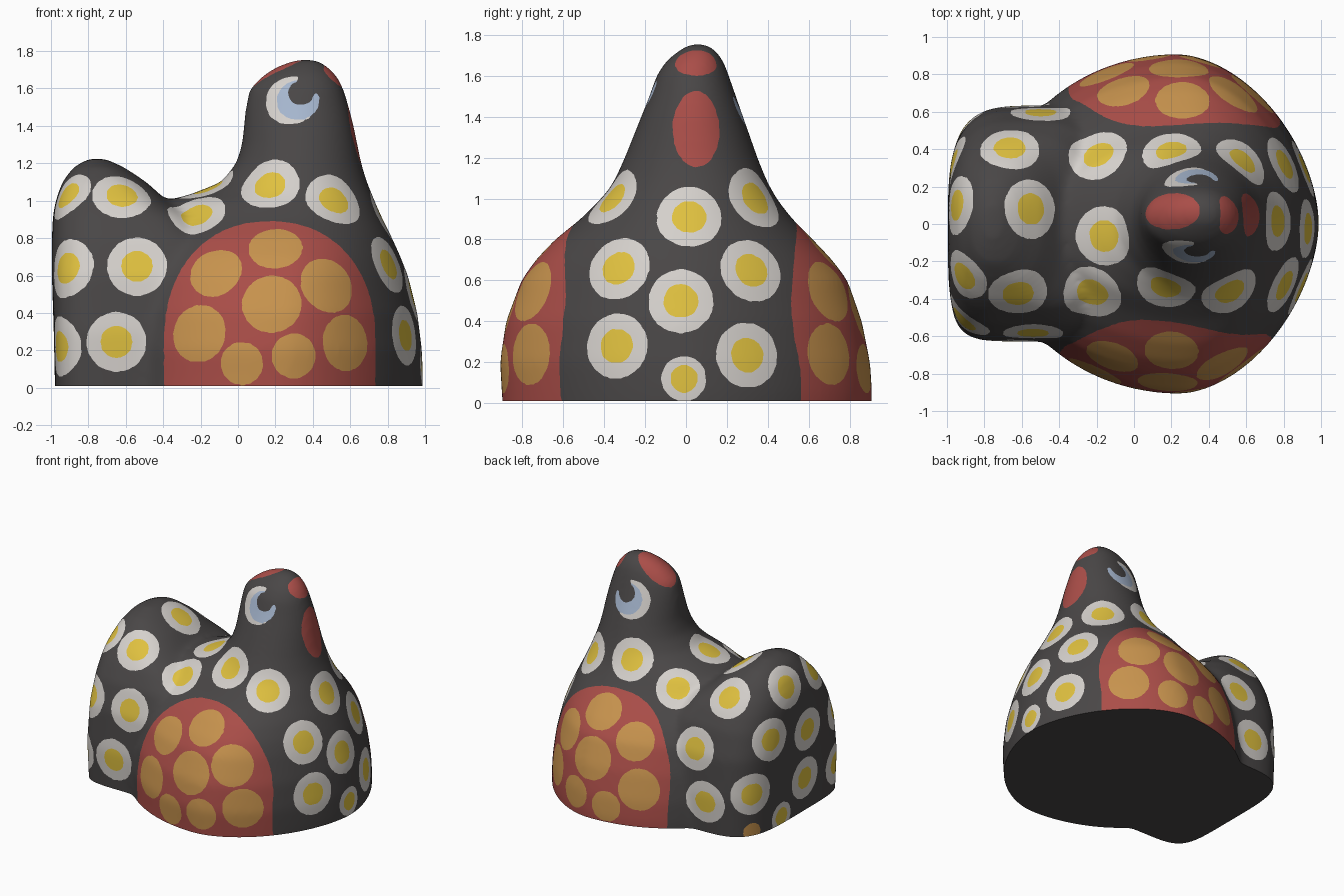
import bpy, bmesh, math
from mathutils import Vector
from mathutils.bvhtree import BVHTree
from mathutils.kdtree import KDTree

if "Cube" in bpy.data.objects:
    bpy.data.objects.remove(bpy.data.objects["Cube"])

# Flat colours
COLOURS = [("charcoal", (0.067, 0.062, 0.062)), ("egg_white", (0.66, 0.63, 0.60)),
           ("yolk_yellow", (0.74, 0.53, 0.05)), ("red", (0.40, 0.075, 0.065)),
           ("ochre", (0.57, 0.29, 0.075)), ("pale_blue", (0.38, 0.47, 0.62))]
BLACK, WHITE, YOLK, RED, OCHRE, BLUE = range(6)

# Horizontal rings: z, x min, x max, y min, y max
BODY = [(-.15, -.76, .98, -.89, .90), (.05, -.76, .99, -.90, .91),
        (.2, -.76, .985, -.91, .90), (.4, -.74, .96, -.88, .86),
        (.6, -.70, .91, -.805, .79), (.7, -.66, .87, -.735, .715),
        (.8, -.59, .825, -.64, .62), (.9, -.49, .775, -.515, .52),
        (.99, -.41, .735, -.425, .45), (1.04, -.24, .715, -.38, .42),
        (1.1, -.09, .69, -.345, .39), (1.2, -.01, .66, -.30, .35),
        (1.3, .02, .64, -.26, .315), (1.4, .03, .62, -.22, .28),
        (1.5, .04, .595, -.18, .245), (1.6, .06, .565, -.145, .21),
        (1.67, .13, .53, -.10, .185), (1.72, .21, .48, -.04, .15),
        (1.757, .31, .42, .02, .10)]
# Same, plus superellipse powers for the front and back corners
TAIL = [(-.15, -.975, 0, -.61, .62, 6, 3.8), (.3, -.985, 0, -.63, .635, 6, 3.8),
        (.6, -.995, -.05, -.60, .61, 5, 3.5), (.8, -.995, -.15, -.54, .55, 4, 3),
        (.92, -.99, -.25, -.47, .48, 3.5, 2.8), (1.0, -.975, -.38, -.41, .42, 3, 2.6),
        (1.1, -.94, -.49, -.31, .33, 2.6, 2.4), (1.18, -.88, -.61, -.21, .23, 2.2, 2.2),
        (1.225, -.80, -.71, -.08, .10, 2, 2)]


def loft(bm, rings, n=72):
    """Closed skin through superellipse rings; body rings are egg-shaped in plan."""
    loops = []
    for z, x0, x1, y0, y1, *power in rings:
        mid = (x0 + x1) / 2 if power else .23 + .08 * z
        loop = []
        for i in range(n):
            c, s = math.cos(math.tau * i / n), math.sin(math.tau * i / n)
            if power:
                p = power[s > 0]
            else:
                p = 1.75 + .25 * min(1, max(0, (z - .6) / .4)) if c > 0 else 2
            half = x1 - mid if c > 0 else mid - x0
            loop.append(bm.verts.new((
                mid + half * math.copysign(abs(c) ** (2 / p), c),
                (y0 + y1) / 2 + (y1 - y0) / 2 * math.copysign(abs(s) ** (2 / p), s), z)))
        loops.append(loop)
    for a, b in zip(loops, loops[1:]):
        for i in range(n):
            j = (i + 1) % n
            bm.faces.new((a[i], a[j], b[j], b[i]))
    bm.faces.new(loops[0][::-1])
    bm.faces.new(loops[-1])


# Hen: body with neck plus tail, fused and softened
bm = bmesh.new()
loft(bm, BODY)
loft(bm, TAIL)
mesh = bpy.data.meshes.new("hen_body")
bm.to_mesh(mesh)
bm.free()
hen = bpy.data.objects.new("hen_body", mesh)
bpy.context.collection.objects.link(hen)
m = hen.modifiers.new("fuse", 'REMESH')
m.mode, m.voxel_size = 'VOXEL', 0.02
m = hen.modifiers.new("soften", 'SMOOTH')
m.factor, m.iterations = 0.5, 22
hen.modifiers.new("refine", 'SUBSURF').levels = 1
bpy.context.view_layer.update()
baked = bpy.data.meshes.new_from_object(hen.evaluated_get(bpy.context.evaluated_depsgraph_get()))
hen.modifiers.clear()
hen.data = baked
baked.name = "hen_body"
baked.materials.clear()
for name, rgb in COLOURS:
    mat = bpy.data.materials.new(name)
    mat.diffuse_color = (*rgb, 1)
    mat.use_nodes = True
    mat.node_tree.nodes["Principled BSDF"].inputs["Base Color"].default_value = mat.diffuse_color
    baked.materials.append(mat)

# Flat base
bm = bmesh.new()
bm.from_mesh(baked)
bmesh.ops.bisect_plane(bm, geom=bm.verts[:] + bm.edges[:] + bm.faces[:], dist=1e-5,
                       plane_co=(0, 0, .01), plane_no=(0, 0, 1), clear_inner=True)
bm.faces.ensure_lookup_table()
for f in bm.faces:
    f.material_index = BLACK
    f.smooth = True

tree = BVHTree.FromBMesh(bm)
kd = KDTree(len(bm.faces))
centres = [f.calc_center_median() for f in bm.faces]
for i, c in enumerate(centres):
    kd.insert(c, i)
kd.balance()


def hit(view, u, v):
    """Point on the skin seen at (u, v) in one of the straight views."""
    o, d = {"front": ((u, -3, v), (0, 1, 0)), "back": ((u, 3, v), (0, -1, 0)),
            "right": ((3, u, v), (-1, 0, 0)), "left": ((-3, u, v), (1, 0, 0)),
            "top": ((u, v, 3), (0, 0, -1))}[view]
    p = tree.ray_cast(Vector(o), Vector(d))[0]
    return p if p else tree.find_nearest(Vector(o) + Vector(d) * 2.4)[0]


def paint(view, u, v, r, colour):
    """Spot of radius r, or an ellipsoid of three radii."""
    p = hit(view, u, v)
    rad = r if isinstance(r, tuple) else (r, r, r)
    for co, i, _ in kd.find_range(p, max(rad)):
        if sum(((co[k] - p[k]) / rad[k]) ** 2 for k in range(3)) < 1:
            bm.faces[i].material_index = colour


# Red arched wings on both flanks
for f, c in zip(bm.faces, centres):
    a = abs(c.x - (.17 if c.y < 0 else .215)) / .565
    b = max(0, c.z - .25) / .64
    if abs(c.y) > .45 and a ** 2.2 + b ** 2.2 < 1:
        f.material_index = RED

# Ochre spots on the wings
for side, shift in (("front", 0), ("back", .06)):
    for x, z, r in [(-.12, .62, .145), (.2, .75, .145), (.48, .55, .155), (.18, .45, .16),
                    (-.21, .29, .155), (.02, .13, .115), (.3, .17, .12), (.58, .24, .15)]:
        paint(side, x + shift, z, r, OCHRE)
paint("back", -.92, .04, .07, OCHRE)

# Fried egg spots
EGGS = {
    "front": [(-.62, 1.03), (-.54, .65), (-.92, .64), (-.65, .245), (-.955, .22),
              (-.22, .92), (.17, 1.08)],
    "back": [(-.19, .94), (.2, 1.07), (-.5, .63), (-.61, .25)],
    "right": [(-.36, 1.0), (.34, 1.0), (.015, .91), (-.33, .66), (.32, .65),
              (-.025, .5), (-.34, .28), (.3, .235)],
    "left": [(.32, .72), (.1, 1.05), (.49, .34), (-.1, .65), (-.08, .27)],
    "top": [(-.665, .41), (-.55, .08), (-.16, -.065)]}
SMALL = [("right", -.01, .12, .11), ("left", .2, .07, .11), ("left", -.28, 1.03, .145)]
eggs = [(view, u, v, .16) for view, spots in EGGS.items() for u, v in spots] + SMALL
for view, u, v, r in eggs:
    paint(view, u, v, r, WHITE)
for view, u, v, r in eggs:
    paint(view, u, v, r * .35 + .029, YOLK)

# Eyes: white disc, blue crescent
for side, x, z in (("front", .285, 1.54), ("back", .30, 1.465)):
    paint(side, x, z, .142, WHITE)
    paint(side, x + .035, z, .115, BLUE)
    paint(side, x + .052, z + .038, .07, BLACK)
    paint(side, x + .115, z + .105, .08, BLACK)

# Comb, beak and wattle
paint("top", .19, .07, (.17, .10, .2), RED)
paint("right", .05, 1.665, (.12, .11, .068), RED)
paint("right", .05, 1.34, (.2, .115, .19), RED)

# Even out the colour borders
border = {}
for e in bm.edges:
    fs = e.link_faces
    if len(fs) == 2 and fs[0].material_index != fs[1].material_index:
        a, b = e.verts
        border.setdefault(a, []).append(b)
        border.setdefault(b, []).append(a)
for _ in range(3):
    new = {v: v.co.lerp(sum((n.co for n in ns), Vector()) / len(ns), .5)
           for v, ns in border.items() if len(ns) > 1 and v.co.z > .012}
    for v, co in new.items():
        v.co = co

# Underside
res = bmesh.ops.edgeloop_fill(bm, edges=[e for e in bm.edges if e.is_boundary])
for f in res["faces"]:
    f.material_index = BLACK
bmesh.ops.recalc_face_normals(bm, faces=bm.faces)
bm.to_mesh(baked)
bm.free()

bpy.context.view_layer.objects.active = hen
hen.select_set(True)
bpy.ops.object.shade_smooth_by_angle(angle=math.radians(50))
